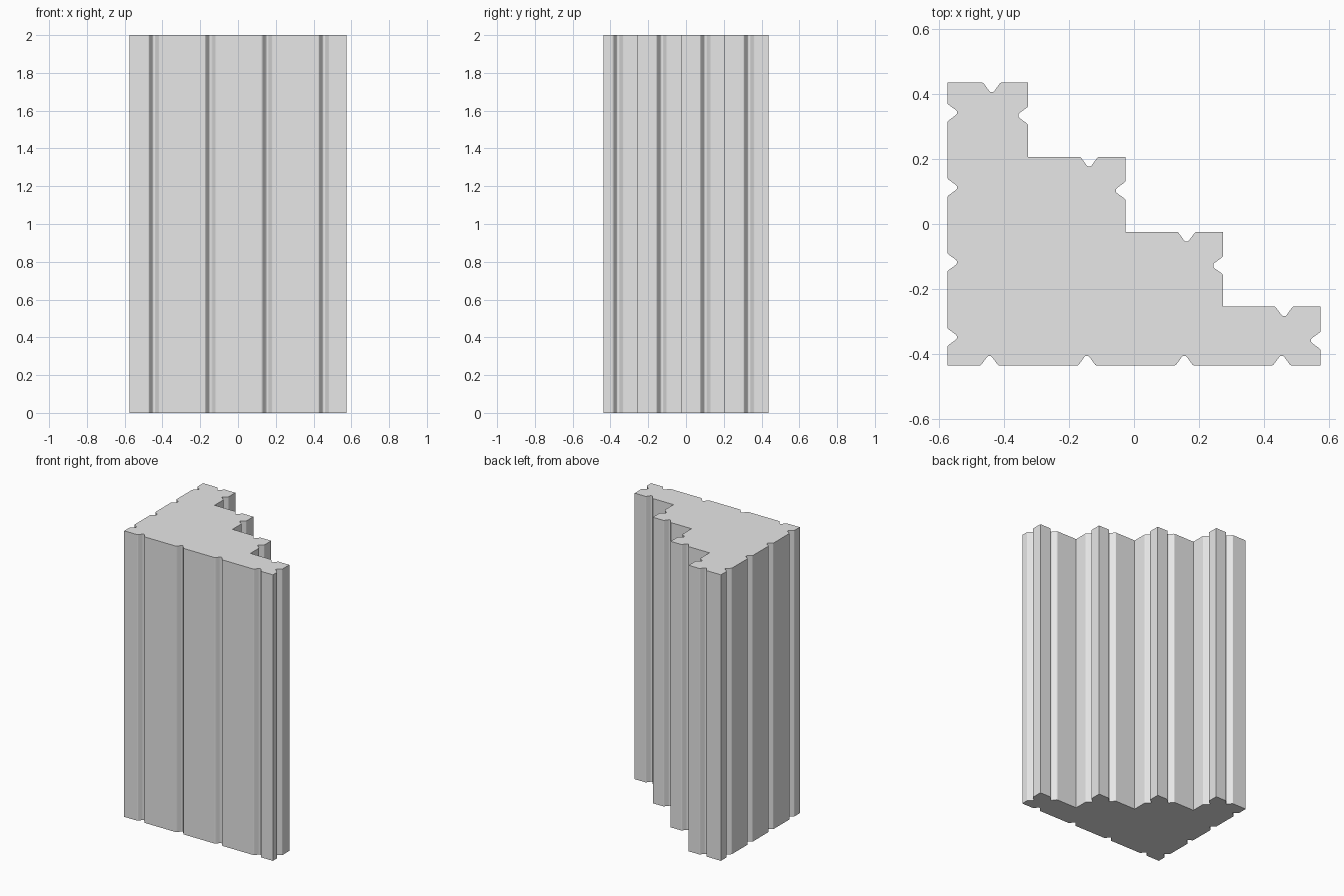
import bpy
import bmesh
from mathutils import Vector

cube = bpy.data.objects.get("Cube")
if cube:
    bpy.data.objects.remove(cube, do_unlink=True)

HEIGHT = 2.0
LEFT, FRONT = -0.575, -0.436
STEP_X = [-0.326, -0.026, 0.274, 0.575]    # outer side of each step
STEP_Y = [0.436, 0.207, -0.024, -0.254]    # back of each step

# Half groove section: distance from centre, depth
HALF = [(0.030, 0.0), (0.026, 0.002), (0.022, 0.007),
        (0.009, 0.025), (0.005, 0.029)]
GROOVE = [(-a, d) for a, d in HALF] + [(0.0, 0.030)] + [(a, d) for a, d in reversed(HALF)]


def grooved_edge(start, end, centres):
    """Outline points from start up to end, with a groove at each centre."""
    start, end = Vector(start), Vector(end)
    along = (end - start).normalized()
    inward = Vector((-along.y, along.x))
    points = [start]
    for c in centres:
        points += [Vector(c) + along * a + inward * d for a, d in GROOVE]
    return points


# Front wall, then the stepped back from right to left, then the flat side
outline = grooved_edge((LEFT, FRONT), (STEP_X[3], FRONT),
                       [(-0.445 + 0.3 * i, FRONT) for i in range(4)])
for i in reversed(range(4)):
    x, y = STEP_X[i], STEP_Y[i]
    y_low = STEP_Y[i + 1] if i < 3 else FRONT
    x_in = STEP_X[i - 1] if i > 0 else LEFT
    outline += grooved_edge((x, y_low), (x, y), [(x, 0.334 - 0.231 * i)])
    outline += grooved_edge((x, y), (x_in, y), [(-0.438 + 0.3 * i, y)])
outline += grooved_edge((LEFT, STEP_Y[0]), (LEFT, FRONT),
                        [(LEFT, 0.343 - 0.2305 * i) for i in range(4)])

# Extrude the outline into a block
bm = bmesh.new()
base = bm.faces.new([bm.verts.new((p.x, p.y, 0)) for p in outline])
top = bmesh.ops.extrude_face_region(bm, geom=[base], use_keep_orig=True)
bmesh.ops.translate(bm, vec=(0, 0, HEIGHT),
                    verts=[g for g in top["geom"] if isinstance(g, bmesh.types.BMVert)])
bmesh.ops.recalc_face_normals(bm, faces=bm.faces)
mesh = bpy.data.meshes.new("grooved_stepped_block")
bm.to_mesh(mesh)
bm.free()

block = bpy.data.objects.new("grooved_stepped_block", mesh)
bpy.context.collection.objects.link(block)

# Plain grey
grey = bpy.data.materials.new("light_grey")
grey.use_nodes = True
colour = (0.8, 0.8, 0.8, 1.0)
grey.diffuse_color = colour
for node in grey.node_tree.nodes:
    if node.type == "BSDF_PRINCIPLED":
        node.inputs["Base Color"].default_value = colour
mesh.materials.append(grey)
